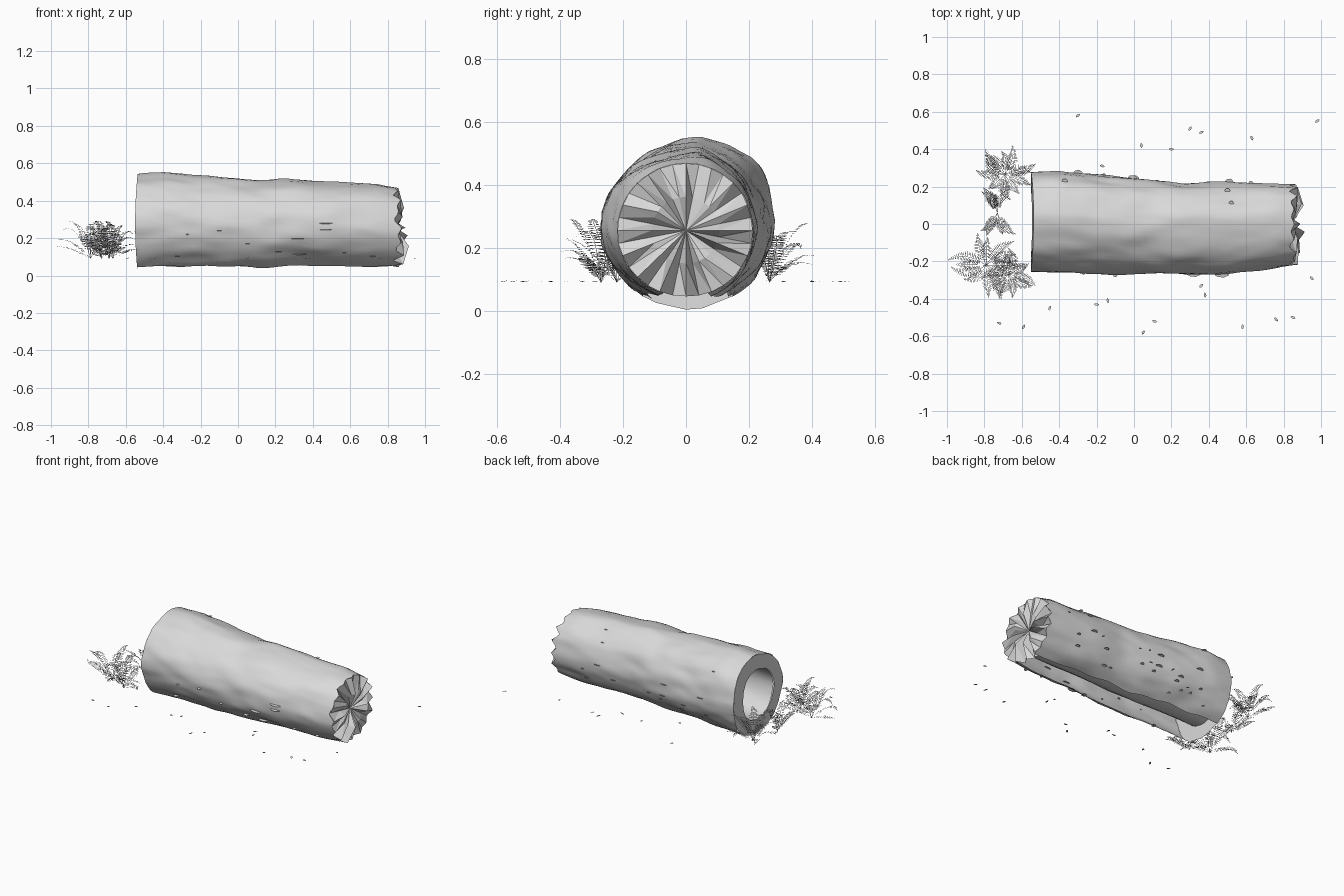
import bpy, math, random
from mathutils import Vector, noise

if "Cube" in bpy.data.objects:
    bpy.data.objects.remove(bpy.data.objects["Cube"])

random.seed(7)
grey = bpy.data.materials.new("weathered grey")
grey.diffuse_color = (0.7, 0.7, 0.7, 1)
grey.use_nodes = True
grey.node_tree.nodes["Principled BSDF"].inputs["Base Color"].default_value = grey.diffuse_color
TAU = 2 * math.pi


def make(name, verts, faces, smooth=False):
    me = bpy.data.meshes.new(name)
    me.from_pydata([tuple(v) for v in verts], [], faces)
    me.materials.append(grey)
    ob = bpy.data.objects.new(name, me)
    bpy.context.collection.objects.link(ob)
    if smooth:
        bpy.ops.object.select_all(action='DESELECT')
        bpy.context.view_layer.objects.active = ob
        ob.select_set(True)
        bpy.ops.object.shade_smooth_by_angle(angle=math.radians(45))
    return ob


# Log outline: x, top z, back y, front y, lowest z
STATIONS = [(-0.55, .54, .275, .25, .003), (-0.4, .548, .28, .263, .01),
            (-0.2, .53, .262, .262, .02), (0.1, .508, .235, .27, .02),
            (0.25, .518, .215, .27, .03), (0.5, .498, .222, .266, .035),
            (0.75, .488, .218, .235, .04), (0.85, .468, .212, .218, .045)]


def outline(x):
    x = min(max(x, STATIONS[0][0]), STATIONS[-1][0])
    for p, q in zip(STATIONS, STATIONS[1:]):
        if x <= q[0]:
            t = (x - p[0]) / (q[0] - p[0])
            return [u + (w - u) * t for u, w in zip(p[1:], q[1:])]


def log_point(x, a, scale=1.0, bump=0.012):
    """Point on the log; angle a runs from +y towards +z."""
    top, back, front, low = outline(x)
    cz = 0.28 - 0.025 * (x + 0.55) / 1.4
    c, s = math.cos(a), math.sin(a)
    n = noise.noise(Vector((x * 3.5, c * 2.2, s * 2.2))) * bump / 0.25
    n += noise.noise(Vector((x * 8, c * 5 + 9, s * 5))) * bump / 0.5
    k = scale * (1 + n)
    # the crown leans to the back at the hollow end
    lean = 0.035 * max(0, min(1, (0.5 - x))) * max(s, 0) ** 2 * scale
    return Vector((x, c * (back if c > 0 else front) * k + lean,
                   cz + s * ((top - cz) if s > 0 else (cz - low)) * k))


def bow(p):
    """The sawn end is slightly domed."""
    p.x = -0.55 + 0.014 * ((p.z - .28) / .27) ** 2
    return p


# Splintered rim profile, shared by the bark and the broken end
N = 32
jag = [(0.836 if i % 2 else 0.868) + random.uniform(-.012, .02) for i in range(N)]


def rim_x(a):
    f = (a % TAU) / TAU * N
    i = int(f) % N
    return jag[i] + (jag[(i + 1) % N] - jag[i]) * (f - int(f))


# Bark shell, open along the underside
ROWS, COLS = 36, 64
verts, faces = [], []
for r in range(ROWS + 1):
    t = r / ROWS
    slot = math.radians(33 - 14 * t) + 0.1 * noise.noise(Vector((t * 9, 3, 1)))
    for c in range(COLS + 1):
        a = -math.pi / 2 + slot + (TAU - 2 * slot) * c / COLS
        p = log_point(-0.545 + 1.37 * t, a)
        if r == 0:
            p = bow(p)
        if r == ROWS:
            p = log_point(0.85, a, 1, 0.004)
            p.x = rim_x(a)
        verts.append(p)
for r in range(ROWS):
    for c in range(COLS):
        i = r * (COLS + 1) + c
        faces.append((i, i + 1, i + COLS + 2, i + COLS + 1))
make("bark_shell", verts, faces, True)

# Flat sawn ring at the hollow end
HOLE = 0.63
verts = [bow(log_point(-0.545, TAU * i / N, s)) for s in (1, HOLE) for i in range(N)]
faces = [(i, N + i, N + (i + 1) % N, (i + 1) % N) for i in range(N)]
make("sawn_ring", verts, faces)

# Hollow core
xs = [-0.545 + 1.3 * r / 12 for r in range(13)]
verts = [log_point(x, TAU * i / N, HOLE) for x in xs for i in range(N)]
faces = [(r * N + i, (r + 1) * N + i, (r + 1) * N + (i + 1) % N, r * N + (i + 1) % N)
         for r in range(12) for i in range(N)]
faces.append([12 * N + i for i in range(N)])
make("hollow_core", verts, faces, True)

# Broken end: fan of splinters, the middle ones standing furthest out
verts, faces = [Vector((0.842, 0, 0.255))], []
for s in (0.5, 1):
    for i in range(N):
        p = log_point(0.85, TAU * i / N, s, 0.004)
        p.x = jag[i] if s == 1 else jag[i] + random.choice((-.005, .005, .03))
        verts.append(p)
for i in range(N):
    j = (i + 1) % N
    faces += [(0, 1 + i, 1 + j), (1 + i, 1 + N + i, 1 + N + j), (1 + i, 1 + N + j, 1 + j)]
make("broken_end", verts, faces)


def add_chip(verts, faces, centre, along, across):
    """Small pointed plate."""
    i = len(verts)
    verts += [centre - along, centre - across * .9 - along * .4, centre + along * .4 - across,
              centre + along, centre + across * .9 + along * .3, centre - along * .5 + across * .8]
    faces.append(tuple(range(i, i + 6)))


# Fallen leaves around the log
LEAVES = [(-.3, .58), (.04, .42), (.2, .4), (.3, .51), (.36, .49), (.63, .46), (.98, .55),
          (-.17, .31), (-.72, -.53), (-.59, -.55), (-.45, -.45), (-.2, -.43), (-.14, -.41),
          (.05, -.58), (.11, -.52), (.36, -.33), (.38, -.38), (.58, -.55), (.76, -.51),
          (.85, -.5), (.95, -.29)]
verts, faces = [], []
for x, y in LEAVES:
    a = random.uniform(0, TAU)
    d = Vector((math.cos(a), math.sin(a), random.uniform(-.2, .2)))
    add_chip(verts, faces, Vector((x, y, .093)), d * .014, Vector((-d.y, d.x, 0)) * .007)
make("fallen_leaves", verts, faces)

# Shelf growths, nearly level plates on the bark: x, angle in degrees, half length
SPOTS = [(-.37, 42, .016), (.5, 38, .016), (.52, 60, .014), (.47, 176, .04),
         (.47, 184, .036), (.32, 196, .038), (-.27, 192, .01), (-.1, 187, .014),
         (.05, 203, .012), (.33, 221, .036)]
for k in range(18):
    SPOTS.append((random.uniform(-.45, .78), random.uniform(-45, 10), random.uniform(.012, .026)))
for k in range(4):
    SPOTS.append((random.uniform(-.45, .78), random.uniform(215, 232), random.uniform(.012, .03)))
verts, faces = [], []
for x, deg, size in SPOTS:
    a = math.radians(deg)
    out = Vector((0, math.copysign(1, math.cos(a)), -.25 if deg > 170 else .25))
    lift = Vector((0, math.cos(a), math.sin(a))) * .004
    add_chip(verts, faces, log_point(x, a) + lift, Vector((size, 0, 0)), out * min(size, .014))
make("bark_growths", verts, faces)


def frond(verts, faces, base, heading, length, height):
    """Arched, slightly curling stem with paired narrow leaflets."""
    up = Vector((0, 0, 1))
    pairs = 24
    droop = random.uniform(1.5, 2.2)
    curl = random.uniform(-.5, .5)

    def stem(t):
        h = heading + curl * t * t
        return base + Vector((math.cos(h), math.sin(h), 0)) * (length * t) \
            + up * (height * math.sin(t * droop))

    for k in range(pairs):
        t = (k + 1) / pairs
        p, q = stem(t - 1 / pairs), stem(t)
        fwd = (q - p).normalized()
        side = up.cross(fwd).normalized()
        w = side * .001
        i = len(verts)
        verts += [p - w, p + w, q + w, q - w]
        faces.append((i, i + 1, i + 2, i + 3))
        if k < 4:
            continue
        reach = .031 * min(1, (1.04 - t) * 2.2, .4 + 1.5 * t)
        for s in (-1, 1):
            tip = q + side * (s * reach) + fwd * reach * .25 - up * reach * .15
            mid = (q + tip) / 2
            i = len(verts)
            verts += [q, mid - fwd * .002, tip, mid + fwd * .002]
            faces.append((i, i + 1, i + 2, i + 3))


# Ferns by the hollow end: x, y, fronds, length
FERNS = [(-.69, .265, 13, .165), (-.73, .06, 8, .145), (-.79, -.22, 12, .2), (-.67, -.27, 11, .145)]
for n, (x, y, count, length) in enumerate(FERNS):
    verts, faces = [], []
    for k in range(count):
        steep = (k * 0.618) % 1
        heading = TAU * (k + random.uniform(-.3, .3)) / count
        if n == 1:  # the middle fern grows mostly along y
            heading = math.copysign(math.pi / 2, math.sin(heading + .1)) + random.uniform(-.6, .6)
        frond(verts, faces, Vector((x, y, .09)), heading,
              length * (1.05 - .35 * steep), .05 + .16 * steep)
    make("fern_%d" % (n + 1), verts, faces)
